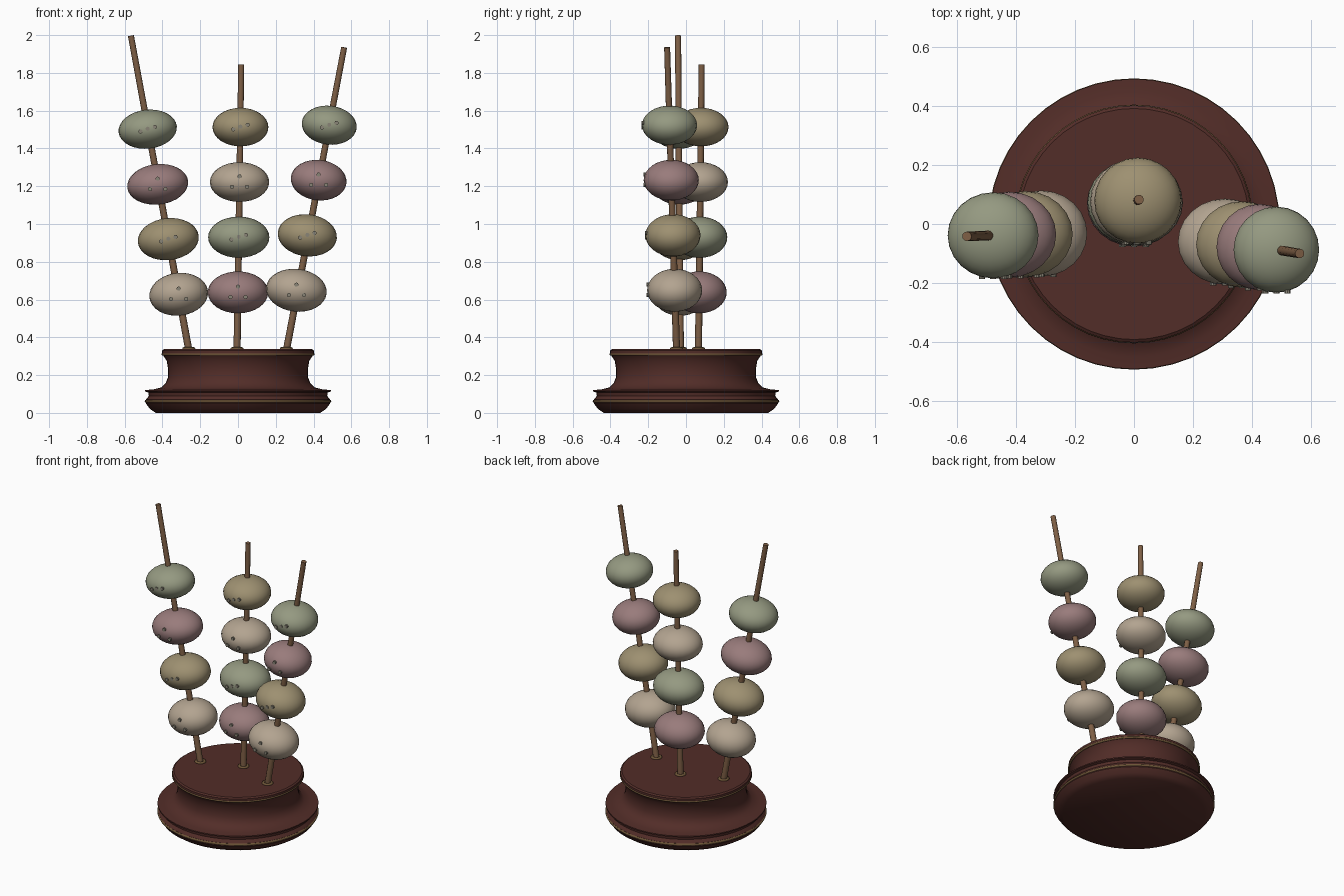
import bpy, math
from mathutils import Vector

if "Cube" in bpy.data.objects:
    bpy.data.objects.remove(bpy.data.objects["Cube"])


def material(name, rgb):
    m = bpy.data.materials.new(name)
    m.diffuse_color = (*rgb, 1)
    m.use_nodes = True
    m.node_tree.nodes["Principled BSDF"].inputs["Base Color"].default_value = m.diffuse_color
    return m


MAHOGANY = material("mahogany", (0.085, 0.026, 0.021))
BRASS = material("brass", (0.16, 0.095, 0.04))
WOOD = material("rod_wood", (0.21, 0.115, 0.06))
SAGE = material("sage", (0.30, 0.32, 0.22))
PINK = material("pink", (0.32, 0.20, 0.20))
OCHRE = material("ochre", (0.34, 0.28, 0.165))
CREAM = material("cream", (0.45, 0.37, 0.28))
SPECK = material("speck", (0.25, 0.23, 0.18))


def finish(name, mat, angle=35):
    ob = bpy.context.object
    ob.name = name
    ob.data.materials.append(mat)
    bpy.ops.object.shade_smooth_by_angle(angle=math.radians(angle))
    return ob


def lathe(name, profile, mat, n=48):
    verts, faces = [], []
    for r, z in profile:
        for i in range(n):
            a = 2 * math.pi * i / n
            verts.append((r * math.cos(a), r * math.sin(a), z))
    for k in range(len(profile) - 1):
        for i in range(n):
            j = (i + 1) % n
            faces.append((k * n + i, k * n + j, (k + 1) * n + j, (k + 1) * n + i))
    faces.append(tuple(reversed(range(n))))
    faces.append(tuple(range((len(profile) - 1) * n, len(profile) * n)))
    me = bpy.data.meshes.new(name)
    me.from_pydata(verts, [], faces)
    ob = bpy.data.objects.new(name, me)
    bpy.context.collection.objects.link(ob)
    bpy.ops.object.select_all(action='DESELECT')
    ob.select_set(True)
    bpy.context.view_layer.objects.active = ob
    return finish(name, mat)


def ring(name, loc, major, minor, mat):
    bpy.ops.mesh.primitive_torus_add(location=loc, major_radius=major, minor_radius=minor,
                                     major_segments=48, minor_segments=8)
    return finish(name, mat, 60)


def rod(name, a, b):
    a, b = Vector(a), Vector(b)
    d = b - a
    bpy.ops.mesh.primitive_cone_add(vertices=12, radius1=0.019, radius2=0.016, depth=d.length,
                                    location=(a + b) / 2, rotation=d.to_track_quat('Z', 'Y').to_euler())
    return finish(name, WOOD)


def bead(name, loc, radii, tilt, mat):
    bpy.ops.mesh.primitive_uv_sphere_add(segments=24, ring_count=16, radius=1, location=loc,
                                         rotation=(0, tilt, 0))
    bpy.context.object.scale = radii
    return finish(name, mat, 60)


def specks(name, loc, ry, offsets):
    # flat dots lying just proud of the bead's front
    for i, (dx, dz) in enumerate(offsets):
        bpy.ops.mesh.primitive_cylinder_add(
            vertices=10, radius=0.011, depth=0.012,
            location=(loc[0] + dx, loc[1] - ry + 0.004, loc[2] + dz),
            rotation=(math.pi / 2, 0, 0))
        finish(f"{name}_{i + 1}", SPECK)


# turned base with foot, ledge, waist and top lip
lathe("base", [(0.435, 0), (0.465, 0.02), (0.488, 0.05), (0.488, 0.07), (0.472, 0.09),
               (0.475, 0.108), (0.492, 0.113), (0.492, 0.121), (0.45, 0.124), (0.405, 0.135),
               (0.382, 0.16), (0.37, 0.19), (0.37, 0.23), (0.377, 0.275), (0.392, 0.298),
               (0.402, 0.312), (0.402, 0.33), (0.392, 0.337)], MAHOGANY)
ring("foot_trim", (0, 0, 0.062), 0.486, 0.008, BRASS)
ring("top_trim", (0, 0, 0.31), 0.398, 0.007, BRASS)

DIAGONAL = [(-0.038, -0.012), (0, 0.002), (0.038, 0.012)]
TRIANGLE = [(0, 0.03), (-0.04, -0.025), (0.04, -0.025)]

# per rod: foot, tip, bead tilt, beads from the bottom (x, z, half width, half height, colour)
STACKS = {
    "left": ((-0.26, -0.03, 0.33), (-0.567, -0.042, 1.997), -0.11, [
        (-0.314, 0.628, 0.156, 0.113, CREAM), (-0.369, 0.92, 0.162, 0.111, OCHRE),
        (-0.425, 1.21, 0.162, 0.107, PINK), (-0.478, 1.502, 0.155, 0.103, SAGE)]),
    "middle": ((-0.005, 0.066, 0.33), (0.017, 0.083, 1.845), 0, [
        (0.0, 0.638, 0.16, 0.111, PINK), (0.004, 0.93, 0.162, 0.109, SAGE),
        (0.008, 1.222, 0.157, 0.105, CREAM), (0.013, 1.513, 0.148, 0.102, OCHRE)]),
    "right": ((0.256, -0.05, 0.33), (0.562, -0.1, 1.935), 0.11, [
        (0.309, 0.649, 0.161, 0.113, CREAM), (0.367, 0.94, 0.157, 0.111, OCHRE),
        (0.427, 1.232, 0.148, 0.107, PINK), (0.483, 1.523, 0.146, 0.103, SAGE)]),
}

for side, (foot, tip, tilt, beads) in STACKS.items():
    rod(f"{side}_rod", foot, tip)
    ring(f"{side}_collar", (foot[0], foot[1], 0.339), 0.026, 0.009, BRASS)
    for k, (x, z, rx, rz, mat) in enumerate(beads):
        t = (z - foot[2]) / (tip[2] - foot[2])
        y = foot[1] + t * (tip[1] - foot[1])
        ry = 0.146
        bead(f"{side}_bead_{k + 1}", (x, y, z), (rx, ry, rz), tilt, mat)
        pattern = DIAGONAL if mat in (SAGE, OCHRE) else TRIANGLE
        specks(f"{side}_bead_{k + 1}_speck", (x, y, z), ry, pattern)
